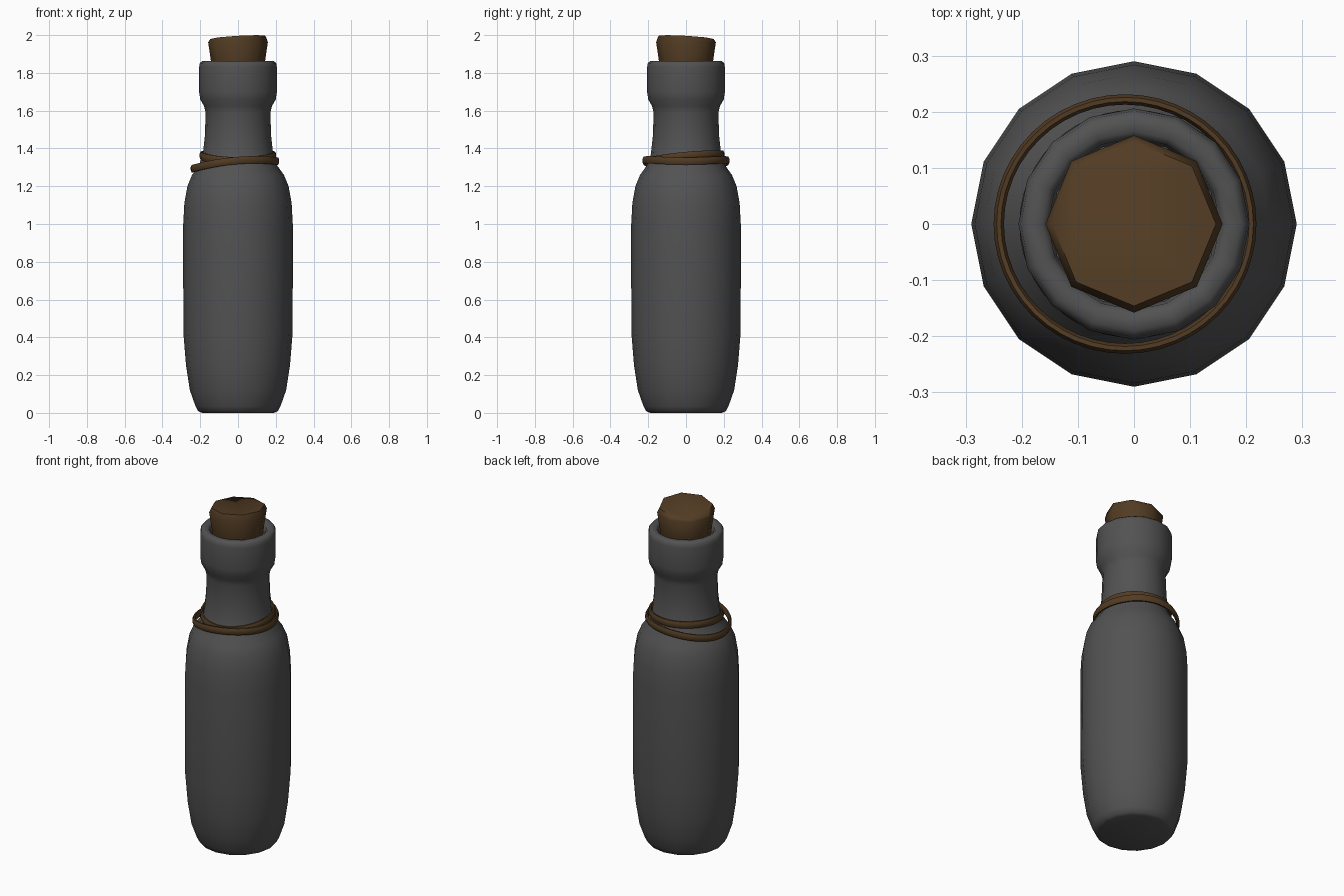
import bpy, bmesh
from math import sin, cos, pi, tau, radians

if "Cube" in bpy.data.objects:
    bpy.data.objects.remove(bpy.data.objects["Cube"])


def material(name, rgb):
    m = bpy.data.materials.new(name)
    m.diffuse_color = (*rgb, 1)
    m.use_nodes = True
    m.node_tree.nodes["Principled BSDF"].inputs["Base Color"].default_value = m.diffuse_color
    return m


def make_object(name, bm, mat, angle):
    bmesh.ops.recalc_face_normals(bm, faces=bm.faces)
    mesh = bpy.data.meshes.new(name)
    bm.to_mesh(mesh)
    bm.free()
    mesh.materials.append(mat)
    ob = bpy.data.objects.new(name, mesh)
    bpy.context.collection.objects.link(ob)
    bpy.ops.object.select_all(action='DESELECT')
    ob.select_set(True)
    bpy.context.view_layer.objects.active = ob
    bpy.ops.object.shade_smooth_by_angle(angle=radians(angle))
    return ob


def bridge(bm, a, b):
    n = len(a)
    for i in range(n):
        j = (i + 1) % n
        bm.faces.new((a[i], a[j], b[j], b[i]))


def lathe(bm, profile, sides):
    """Rings of vertices from (radius, z) points, capped at both ends."""
    rings = [[bm.verts.new((r * cos(tau * i / sides), r * sin(tau * i / sides), z))
              for i in range(sides)] for r, z in profile]
    for a, b in zip(rings, rings[1:]):
        bridge(bm, a, b)
    bm.faces.new(rings[0])
    bm.faces.new(rings[-1])
    return rings


glass = material("dark_glass", (0.085, 0.085, 0.085))
brown = material("brown", (0.085, 0.045, 0.017))

# Bottle: outer wall, lip, then thin inner wall
outer = [(0.19, 0), (0.21, 0.008), (0.225, 0.035), (0.255, 0.12), (0.275, 0.25),
         (0.289, 0.42), (0.29, 0.7), (0.29, 1.0), (0.284, 1.11), (0.268, 1.2),
         (0.243, 1.26), (0.207, 1.31), (0.186, 1.37), (0.176, 1.46), (0.171, 1.59),
         (0.18, 1.625), (0.2, 1.66), (0.206, 1.7), (0.206, 1.83), (0.202, 1.852),
         (0.19, 1.862)]
inner = [(0.165, 1.862), (0.153, 1.85), (0.148, 1.8), (0.148, 1.46), (0.16, 1.37),
         (0.215, 1.26), (0.256, 1.11), (0.268, 1.0), (0.268, 0.42), (0.235, 0.12),
         (0.19, 0.03)]
bm = bmesh.new()
lathe(bm, outer + inner, 16)
make_object("bottle", bm, glass, 60)

# Cork: eight-sided plug with a slightly uneven top
bm = bmesh.new()
rings = lathe(bm, [(0.125, 1.7), (0.143, 1.86), (0.158, 1.962), (0.146, 1.988)], 8)
for v in rings[-1]:
    v.co.z += 0.058 * (v.co.x - v.co.y)
make_object("cork", bm, brown, 60)


# Cord loops: flattened tube swept round the neck
def cord(name, cx, rx, ry, height, steps=48, sides=8, half_w=0.01, half_h=0.021):
    bm = bmesh.new()
    rings = []
    for i in range(steps):
        t = tau * i / steps
        ring = []
        for k in range(sides):
            p = tau * (k + 0.5) / sides
            w, h = half_w * cos(p), half_h * sin(p)
            ring.append(bm.verts.new((cx + (rx + w) * cos(t), (ry + w) * sin(t),
                                      height(t) + h)))
        rings.append(ring)
    for i in range(steps):
        bridge(bm, rings[i], rings[(i + 1) % steps])
    make_object(name, bm, brown, 60)


cord("lower_cord", -0.016, 0.225, 0.222,
     lambda t: 1.324 + 0.02 * cos(t) - 0.011 * cos(2 * t))
cord("upper_cord", -0.001, 0.194, 0.194,
     lambda t: 1.3575 + 0.0175 * sin(t) + 0.005 * cos(2 * t))
